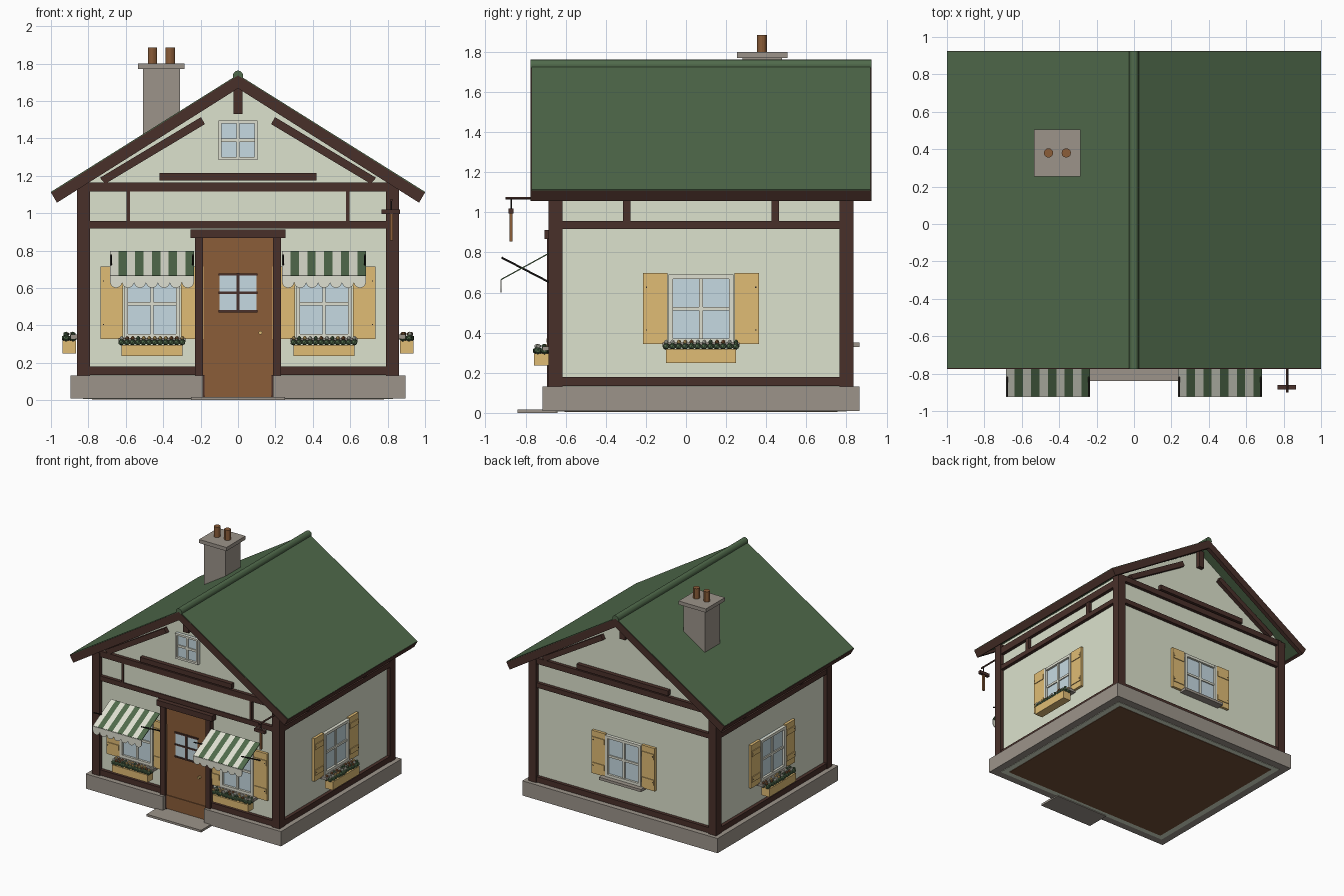
import bpy, bmesh, math, random
from mathutils import Matrix, Vector

if "Cube" in bpy.data.objects:
    bpy.data.objects.remove(bpy.data.objects["Cube"])
random.seed(4)


def material(name, hex_code):
    rgb = [int(hex_code[i:i + 2], 16) / 255 for i in (0, 2, 4)]
    lin = [c / 12.92 if c < 0.04 else ((c + 0.055) / 1.055) ** 2.4 for c in rgb]
    m = bpy.data.materials.new(name)
    m.use_nodes = True
    m.diffuse_color = (*lin, 1)
    m.node_tree.nodes["Principled BSDF"].inputs["Base Color"].default_value = (*lin, 1)
    return m


PLASTER = material("pale plaster", "DCE2CD")
GREEN = material("roof green", "506A4B")
TIMBER = material("dark timber", "49302A")
WOOD = material("door wood", "8B5D39")
TAN = material("tan wood", "E0BC75")
GLASS = material("window glass", "C6DAE2")
STONE = material("grey stone", "9C948A")
CREAM = material("cream paint", "DEDFD0")
IRON = material("black iron", "2B2623")
FLOOR = material("floor brown", "745037")

CY = 0.075                      # middle of the house in y
WX, WY = 0.83, 0.725            # half sizes of the plaster walls
PX, PY = 0.86, 0.76             # half sizes over the corner posts
I4 = Matrix.Identity(4)


def finish(name, bm, mats, xf=I4, smooth=False):
    bmesh.ops.recalc_face_normals(bm, faces=bm.faces)
    me = bpy.data.meshes.new(name)
    bm.to_mesh(me)
    bm.free()
    me.transform(xf)
    for m in mats:
        me.materials.append(m)
    ob = bpy.data.objects.new(name, me)
    bpy.context.collection.objects.link(ob)
    if smooth:
        bpy.ops.object.select_all(action="DESELECT")
        ob.select_set(True)
        bpy.context.view_layer.objects.active = ob
        bpy.ops.object.shade_smooth_by_angle()
    return ob


def box(name, x, y, z, mat, xf=I4):
    """Box from (low, high) pairs."""
    bm = bmesh.new()
    mid = Vector([(a + b) / 2 for a, b in (x, y, z)])
    size = [abs(b - a) for a, b in (x, y, z)]
    bmesh.ops.create_cube(bm, size=1, matrix=Matrix.Translation(mid) @ Matrix.Diagonal((*size, 1)))
    return finish(name, bm, [mat], xf)


def prism(name, profile, y0, y1, mat, side=1, xf=I4):
    """Extrude an x-z profile along y."""
    bm = bmesh.new()
    face = bm.faces.new([bm.verts.new((side * x, y0, z)) for x, z in profile])
    new = bmesh.ops.extrude_face_region(bm, geom=[face])["geom"]
    bmesh.ops.translate(bm, vec=(0, y1 - y0, 0), verts=[v for v in new if isinstance(v, bmesh.types.BMVert)])
    return finish(name, bm, [mat], xf)


def rod(name, a, b, r, mat, xf=I4, sides=12):
    a, b = Vector(a), Vector(b)
    bm = bmesh.new()
    turn = (b - a).to_track_quat("Z", "Y").to_matrix().to_4x4()
    bmesh.ops.create_cone(bm, cap_ends=True, segments=sides, radius1=r, radius2=r,
                          depth=(b - a).length, matrix=Matrix.Translation((a + b) / 2) @ turn)
    return finish(name, bm, [mat], xf, smooth=True)


def wall_frame(angle, dist):
    """Local frame on a wall: x along it, -y outwards."""
    return Matrix.Translation((0, CY, 0)) @ Matrix.Rotation(math.radians(angle), 4, "Z") @ Matrix.Translation((0, -dist, 0))


FRONT, BACK = wall_frame(0, WY), wall_frame(180, WY)
SIDES = (wall_frame(90, WX), wall_frame(-90, WX))


def window(xf, name, cx, w, z0, z1, shutter=None, bar=0.022):
    h, zm = w / 2, (z0 + z1) / 2
    box(name + "_glass", (cx - h, cx + h), (-0.008, 0.01), (z0, z1), GLASS, xf)
    for s in (-1, 1):
        box(name + "_stile", (cx + s * h, cx + s * (h - bar)), (-0.028, 0.01), (z0, z1), CREAM, xf)
        z = z0 if s < 0 else z1
        box(name + "_rail", (cx - h, cx + h), (-0.026, 0.01), (z, z - s * bar), CREAM, xf)
    box(name + "_upright_bar", (cx - 0.009, cx + 0.009), (-0.018, 0), (z0, z1), CREAM, xf)
    box(name + "_cross_bar", (cx - h, cx + h), (-0.017, 0), (zm - 0.009, zm + 0.009), CREAM, xf)
    if not shutter:
        return
    lo, hi = shutter
    box(name + "_sill", (cx - h - 0.03, cx + h + 0.03), (-0.065, 0), (z0 - 0.022, z0), STONE, xf)
    for s in (-1, 1):
        a, b = cx + s * (h + 0.004), cx + s * (h + 0.126)
        box(name + "_shutter", (a, b), (-0.022, 0.01), (lo, hi), TAN, xf)
        for t in (0.2, 0.8):
            z = lo + t * (hi - lo)
            box(name + "_shutter_batten", (a + s * 0.006, b - s * 0.006), (-0.028, -0.02), (z - 0.022, z + 0.022), TAN, xf)
            box(name + "_hinge", (b - s * 0.019, b - s * 0.013), (-0.031, -0.02), (z - 0.003, z + 0.003), IRON, xf)


def planter(xf, cx, w, z0, z1):
    box("planter_box", (cx - w / 2, cx + w / 2), (-0.108, -0.036), (z0, z1), TAN, xf)
    bm = bmesh.new()
    count = 12
    for row in (-0.09, -0.055):
        for i in range(count):
            x = cx + (i / (count - 1) - 0.5) * w
            for r, lift, mi in ((0.019, 0.014, 0), (0.012, 0.036, random.choice((0, 1, 2, 3)))):
                at = Matrix.Translation((x, row + random.uniform(-0.006, 0.006), z1 + lift))
                new = bmesh.ops.create_icosphere(bm, subdivisions=1, radius=r, matrix=at)["verts"]
                for f in {f for v in new for f in v.link_faces}:
                    f.material_index = mi
    finish("planter_flowers", bm, [GREEN, CREAM, TAN, WOOD], xf)


def awning(xf, x0, x1, stripes=10, lobes=7):
    top, low = (-0.035, 0.795), (-0.272, 0.665)
    bm = bmesh.new()
    step = (x1 - x0) / stripes
    for i in range(stripes):
        a, b = x0 + i * step, x0 + (i + 1) * step
        f = bm.faces.new([bm.verts.new((x, *p)) for x, p in ((a, top), (b, top), (b, low), (a, low))])
        f.material_index = i % 2
    r = (x1 - x0) / lobes / 2
    for i in range(lobes):
        c = x0 + (2 * i + 1) * r
        pts = [(c + r, low[1]), (c - r, low[1])]
        pts += [(c - r * math.cos(t * math.pi / 8), 0.632 - r * math.sin(t * math.pi / 8)) for t in range(9)]
        bm.faces.new([bm.verts.new((x, low[0] - 0.001, z)) for x, z in pts])
    ob = finish("striped_awning", bm, [CREAM, GREEN], xf)
    mod = ob.modifiers.new("thickness", "SOLIDIFY")
    mod.thickness, mod.offset = 0.006, 0
    for x in (x0 + 0.006, x1 - 0.006):
        rod("awning_arm", (x, 0, 0.635), (x, -0.27, 0.775), 0.005, IRON, xf, 8)


# Base: floor, stone footing with a gap for the door, doorstep
box("floor", (-0.78, 0.78), (CY - 0.68, CY + 0.68), (0.004, 0.03), FLOOR)
FX, FY = 0.895, 0.79
box("footing_back", (-FX, FX), (CY + 0.7, CY + FY), (0.01, 0.132), STONE)
for s in (-1, 1):
    box("footing_side", (s * 0.81, s * FX), (CY - FY, CY + FY), (0.01, 0.132), STONE)
    box("footing_front", (s * 0.188, s * FX), (CY - FY, CY - 0.7), (0.01, 0.132), STONE)
box("doorstep", (-0.25, 0.25), (-0.84, -0.64), (0, 0.018), STONE)

# Plaster walls with gables
prism("walls", [(-WX, 0.007), (WX, 0.007), (WX, 1.165), (0, 1.685), (-WX, 1.165)], CY - WY, CY + WY, PLASTER)

# Timber frame
for sx in (-1, 1):
    for sy in (-1, 1):
        box("corner_post", (sx * 0.79, sx * PX), (CY + sy * 0.69, CY + sy * PY), (0.13, 1.15), TIMBER)
for xf, half in ((FRONT, WX), (BACK, WX), (SIDES[0], WY), (SIDES[1], WY)):
    gable = half == WX
    for z0, z1 in ((0.135, 0.18), (0.918, 0.958), (1.115, 1.163) if gable else (1.06, 1.12)):
        if xf is FRONT and z0 < 0.5:
            for s in (-1, 1):
                box("sill_beam", (s * 0.188, s * half), (-0.028, 0.02), (z0, z1), TIMBER, xf)
        else:
            box("wall_beam", (-half, half), (-0.028, 0.02), (z0, z1), TIMBER, xf)
    if not gable:
        for s in (-1, 1):
            box("short_post", (s * 0.352, s * 0.39), (-0.025, 0.02), (0.95, 1.07), TIMBER, xf)
        continue
    box("gable_beam", (-0.42, 0.42), (-0.035, 0.02), (1.175, 1.215), TIMBER, xf)
    box("king_post", (-0.024, 0.024), (-0.035, 0.02), (1.53, 1.675), TIMBER, xf)
    for s in (-1, 1):
        prism("gable_brace", [(0.738, 1.189), (0.71, 1.157), (0.177, 1.476), (0.198, 1.513)], -0.035, 0.02, TIMBER, s, xf)

# Long panel above the door
box("front_panel", (-0.58, 0.58), (-0.02, 0.01), (0.958, 1.115), PLASTER, FRONT)
for s in (-1, 1):
    box("panel_post", (s * 0.578, s * 0.595), (-0.026, 0.01), (0.95, 1.12), TIMBER, FRONT)

# Door
box("door", (-0.188, 0.188), (-0.02, 0.05), (0.018, 0.87), WOOD, FRONT)
box("door_kick_panel", (-0.18, 0.18), (-0.026, 0), (0.025, 0.132), WOOD, FRONT)
box("door_glass", (-0.1, 0.1), (-0.025, 0), (0.475, 0.675), GLASS, FRONT)
box("door_upright_bar", (-0.008, 0.008), (-0.032, 0), (0.47, 0.68), TIMBER, FRONT)
for z in (0.475, 0.575, 0.672):
    box("door_cross_bar", (-0.105, 0.105), (-0.031, 0), (z - 0.006, z + 0.006), TIMBER, FRONT)
rod("door_knob", (0.12, -0.045, 0.36), (0.12, 0, 0.36), 0.01, TAN, FRONT)
for s in (-1, 1):
    box("door_post", (s * 0.186, s * 0.23), (-0.042, 0.02), (0.132, 0.88), TIMBER, FRONT)
    box("door_foot_trim", (s * 0.18, s * 0.188), (-0.03, 0), (0.018, 0.135), TIMBER, FRONT)
box("door_lintel", (-0.255, 0.255), (-0.055, 0.02), (0.866, 0.912), TIMBER, FRONT)

# Windows, planters and awnings
for s in (-1, 1):
    window(FRONT, "front_window", s * 0.46, 0.3, 0.332, 0.7, (0.326, 0.716))
    planter(FRONT, s * 0.46, 0.325, 0.236, 0.296)
    awning(FRONT, s * 0.46 - 0.224, s * 0.46 + 0.224)
for xf in (*SIDES, BACK):
    window(xf, "wall_window", 0, 0.325, 0.35, 0.69, (0.343, 0.698))
for xf in SIDES:
    planter(xf, 0, 0.348, 0.25, 0.318)
window(FRONT, "gable_window", 0, 0.21, 1.285, 1.495, bar=0.016)

# Roof with rake boards, eave boards and ridge roll
Y0, Y1 = -0.775, 0.925
for s in (-1, 1):
    prism("roof_slope", [(0, 1.741), (1, 1.114), (0.996, 1.107), (0.965, 1.082), (0, 1.69)], Y0 + 0.004, Y1 - 0.004, GREEN, s)
    prism("eave_board", [(0.982, 1.119), (0.999, 1.109), (0.968, 1.056), (0.952, 1.066)], Y0, Y1, TIMBER, s)
    for a, b in ((Y0, Y0 + 0.035), (Y1 - 0.035, Y1)):
        prism("rake_board", [(0, 1.736), (0.998, 1.109), (0.968, 1.056), (0, 1.667)], a, b, TIMBER, s)
rod("ridge_roll", (0, Y0, 1.735), (0, Y1, 1.735), 0.028, GREEN)

# Chimney
box("chimney_stack", (-0.508, -0.31), (0.282, 0.478), (1.3, 1.775), STONE)
box("chimney_cap", (-0.535, -0.285), (0.255, 0.505), (1.77, 1.8), STONE)
for x in (-0.457, -0.362):
    rod("chimney_pot", (x, 0.38, 1.795), (x, 0.38, 1.885), 0.025, WOOD)

# Hanging hammer on an iron bracket
rod("bracket_arm", (0.82, -0.66, 1.07), (0.82, -0.9, 1.07), 0.007, TIMBER)
rod("bracket_hook", (0.82, -0.872, 1.07), (0.82, -0.872, 1.01), 0.004, IRON, sides=8)
box("hammer_head", (0.768, 0.865), (-0.885, -0.86), (0.995, 1.02), TIMBER)
box("hammer_handle", (0.813, 0.829), (-0.88, -0.865), (0.855, 1.0), WOOD)
